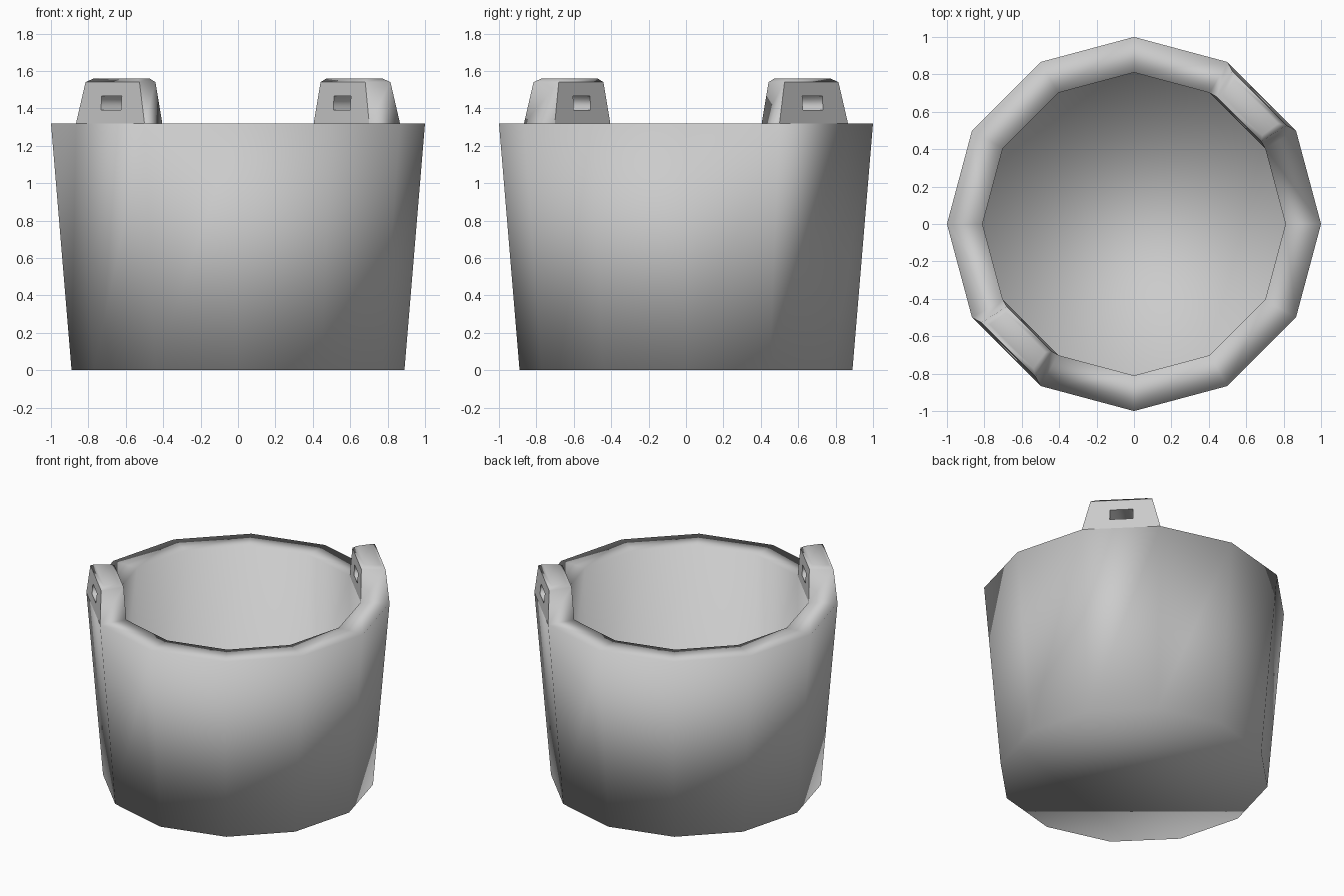
import bpy, bmesh
from math import sin, cos, pi, sqrt

cube = bpy.data.objects.get("Cube")
if cube:
    bpy.data.objects.remove(cube, do_unlink=True)

SIDES = 12
RIM_Z = 1.32
FLOOR_Z = 0.2
HANDLE_SIDES = (1, 7)          # rim segments that rise into lugs

bm = bmesh.new()


def ring(radius, z):
    return [bm.verts.new((radius * cos(2 * pi * i / SIDES),
                          radius * sin(2 * pi * i / SIDES), z)) for i in range(SIDES)]


def bridge(a, b, skip=()):
    n = len(a)
    for i in range(n):
        if i not in skip:
            j = (i + 1) % n
            bm.faces.new((a[i], a[j], b[j], b[i]))


# Bucket body: outer wall, flat rim, inner wall, floor and base
base = ring(0.89, 0)
outer = ring(1.0, RIM_Z)
inner = ring(0.81, RIM_Z)
floor = ring(0.81, FLOOR_Z)
bridge(base, outer)
bridge(outer, inner, HANDLE_SIDES)
bridge(inner, floor)
bm.faces.new(base)
bm.faces.new(floor)


def point(sign, n, t, z):
    # n runs outward along the diagonal, t runs along the rim
    return bm.verts.new((sign * (n - t) / sqrt(2), sign * (n + t) / sqrt(2), z))


def level(sign, z, n_out, t_out, n_in, t_in):
    return [point(sign, n_out, -t_out, z), point(sign, n_out, t_out, z),
            point(sign, n_in, t_in, z), point(sign, n_in, -t_in, z)]


def window(sign, n_low, n_high, half):
    # Square opening lying in a slightly leaning lug face
    corners = []
    for t, z in ((-half, 1.39), (half, 1.39), (half, 1.465), (-half, 1.465)):
        k = (z - RIM_Z) / 0.22
        corners.append(point(sign, n_low + (n_high - n_low) * k, t, z))
    return corners


# Lugs: tapered blocks on the rim with a chamfered top and a through hole
plates = []
for side, sign in zip(HANDLE_SIDES, (1, -1)):
    foot = [outer[side], outer[side + 1], inner[side + 1], inner[side]]
    shoulder = level(sign, 1.54, 0.949, 0.204, 0.793, 0.169)
    top = level(sign, 1.56, 0.925, 0.165, 0.82, 0.15)
    bridge(foot, shoulder, (0, 2))
    bridge(shoulder, top)
    bm.faces.new(top)
    hole_out = window(sign, 0.966, 0.949, 0.076)
    hole_in = window(sign, 0.782, 0.793, 0.064)
    before = set(bm.faces)
    bridge([foot[0], foot[1], shoulder[1], shoulder[0]], hole_out)
    bridge([foot[3], foot[2], shoulder[2], shoulder[3]], hole_in)
    plates += [f for f in bm.faces if f not in before]
    bridge(hole_out, hole_in)

bmesh.ops.recalc_face_normals(bm, faces=bm.faces[:])
for f in bm.faces:
    f.smooth = True
for f in plates:
    f.smooth = False

mesh = bpy.data.meshes.new("bucket")
bm.to_mesh(mesh)
bm.free()
bucket = bpy.data.objects.new("bucket", mesh)
bpy.context.collection.objects.link(bucket)

# Plain grey
grey = bpy.data.materials.new("light_grey")
grey.use_nodes = True
colour = (0.6, 0.6, 0.6, 1)
grey.diffuse_color = colour
grey.node_tree.nodes["Principled BSDF"].inputs["Base Color"].default_value = colour
mesh.materials.append(grey)
